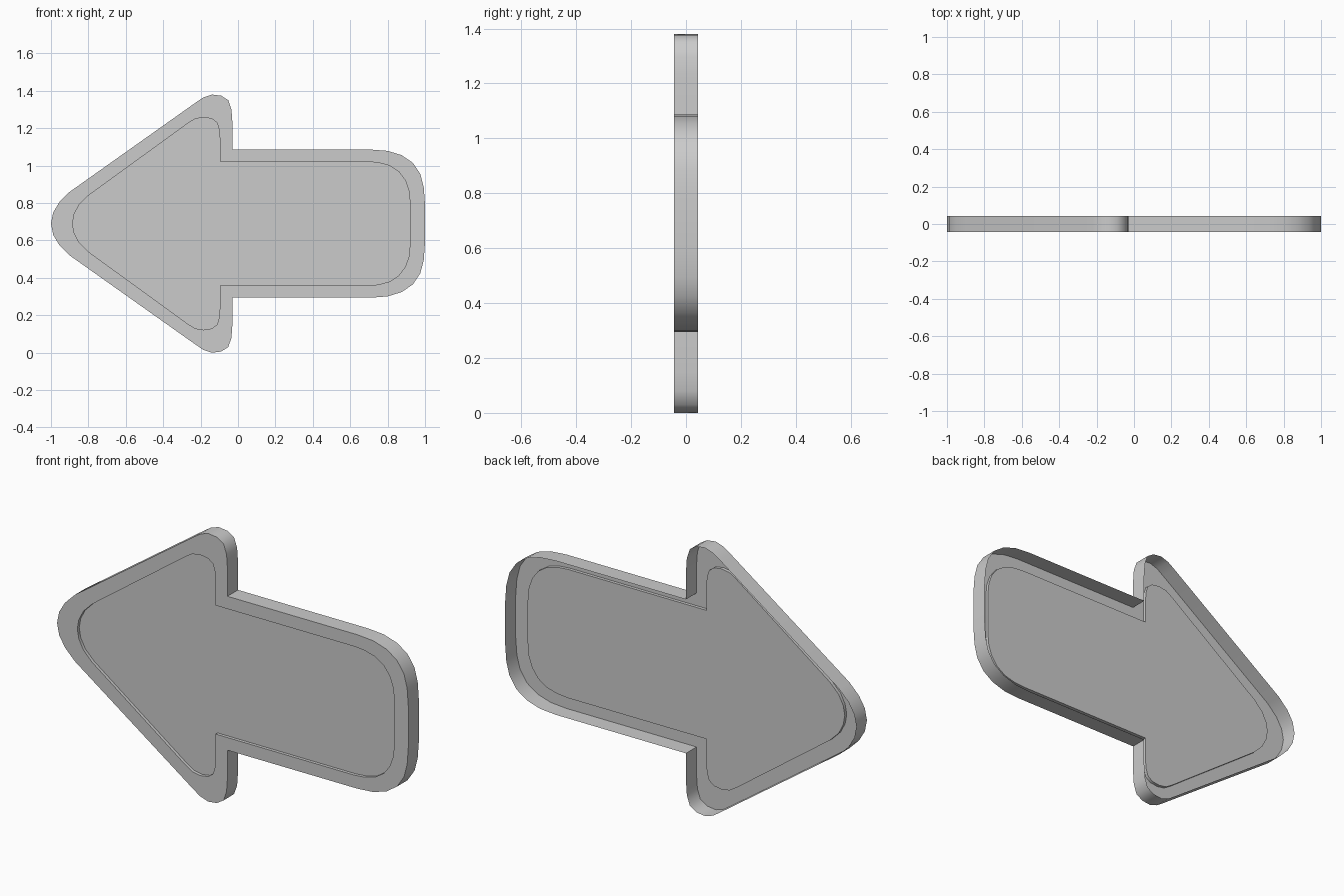
import bpy, bmesh

if "Cube" in bpy.data.objects:
    bpy.data.objects.remove(bpy.data.objects["Cube"])

MID = 0.69          # mirror height of the arrow
HALF = 0.043        # half thickness of the shell
RECESS = 0.016      # panel depth behind the rim

# Upper halves of the outlines (x, height above mid line), tip to tail
OUTER = [(-1.0, 0.0), (-0.988, 0.06), (-0.955, 0.115), (-0.90, 0.17), (-0.225, 0.648),
         (-0.185, 0.675), (-0.14, 0.69), (-0.09, 0.684), (-0.052, 0.66), (-0.035, 0.61), (-0.03, 0.54),
         (-0.03, 0.396), (0.71, 0.396), (0.80, 0.389), (0.875, 0.366), (0.935, 0.325),
         (0.975, 0.265), (0.993, 0.195), (1.0, 0.10)]
INNER = [(-0.885, 0.0), (-0.876, 0.05), (-0.85, 0.10), (-0.80, 0.15), (-0.27, 0.535),
         (-0.23, 0.56), (-0.185, 0.568), (-0.14, 0.561), (-0.112, 0.54), (-0.10, 0.50), (-0.097, 0.45),
         (-0.097, 0.331), (0.69, 0.331), (0.75, 0.326), (0.81, 0.31), (0.86, 0.277),
         (0.895, 0.23), (0.914, 0.175), (0.92, 0.11)]


def ring(bm, half, y):
    pts = half + [(x, -z) for x, z in reversed(half[1:])]
    return [bm.verts.new((x, y, MID + z)) for x, z in pts]


def bridge(bm, a, b):
    n = len(a)
    for i in range(n):
        j = (i + 1) % n
        bm.faces.new((a[i], a[j], b[j], b[i]))


grey = bpy.data.materials.new("light grey")
grey.diffuse_color = (0.6, 0.6, 0.6, 1)
grey.use_nodes = True
grey.node_tree.nodes["Principled BSDF"].inputs["Base Color"].default_value = grey.diffuse_color

# Arrow sign: recessed front panel, rim and side wall, open at the back
bm = bmesh.new()
loops = [ring(bm, h, y) for h, y in ((INNER, -HALF + RECESS), (INNER, -HALF),
                                     (OUTER, -HALF), (OUTER, HALF))]
panel = bm.faces.new(loops[0])
for a, b in zip(loops, loops[1:]):
    bridge(bm, a, b)
bmesh.ops.recalc_face_normals(bm, faces=bm.faces)
panel.normal_update()
if panel.normal.y > 0:      # panel must face the front
    bmesh.ops.reverse_faces(bm, faces=bm.faces)
mesh = bpy.data.meshes.new("arrow_sign")
bm.to_mesh(mesh)
bm.free()
mesh.materials.append(grey)
sign = bpy.data.objects.new("arrow_sign", mesh)
bpy.context.collection.objects.link(sign)
bpy.context.view_layer.objects.active = sign
sign.select_set(True)
bpy.ops.object.shade_smooth_by_angle(angle=1.0)
